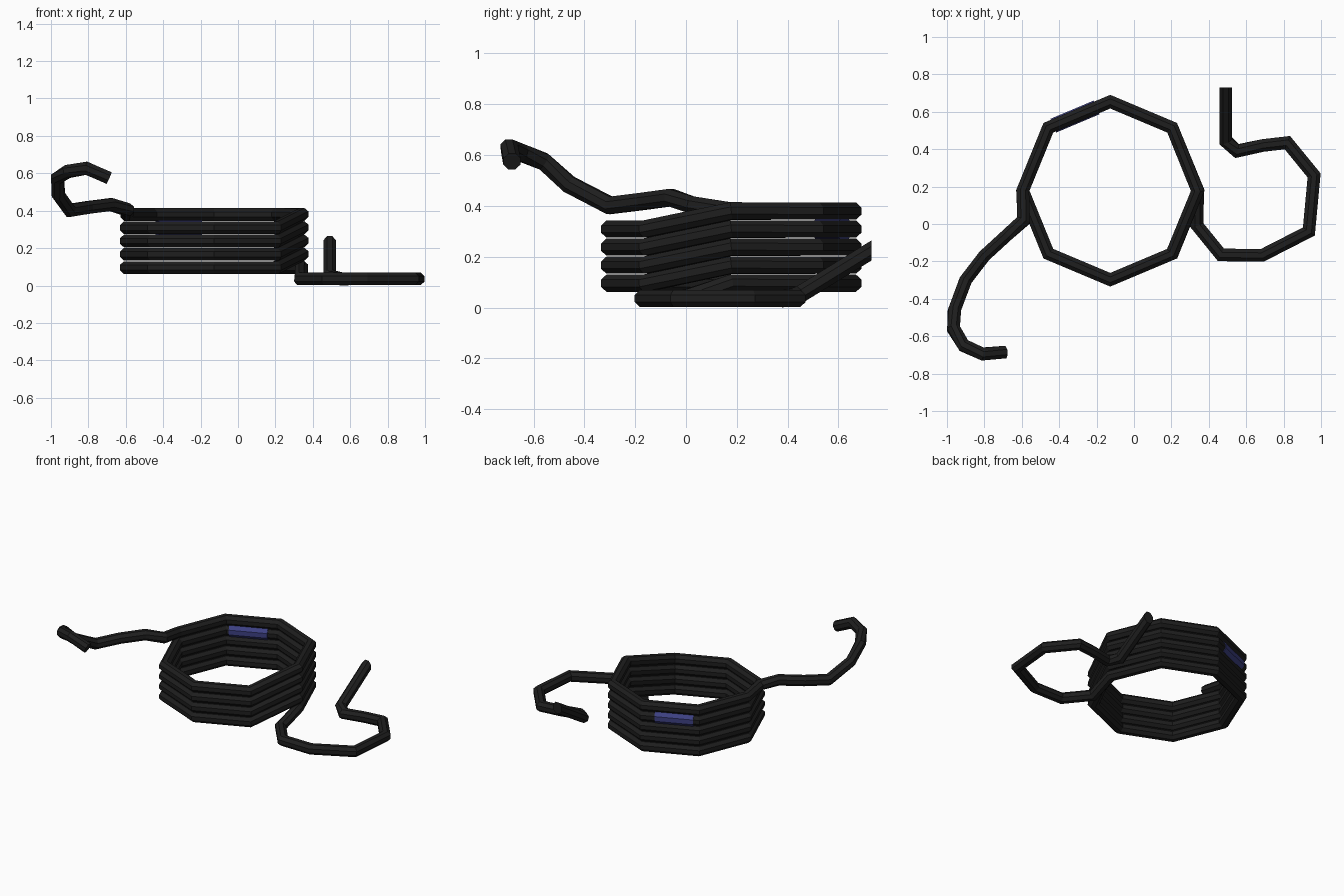
import bpy, bmesh, math
from mathutils import Vector

if "Cube" in bpy.data.objects:
    bpy.data.objects.remove(bpy.data.objects["Cube"])

SIDES = 8


def material(name, rgb):
    m = bpy.data.materials.new(name)
    m.diffuse_color = (*rgb, 1)
    m.use_nodes = True
    m.node_tree.nodes["Principled BSDF"].inputs["Base Color"].default_value = m.diffuse_color
    return m


def tube(name, pts, radius, mat, start_normal=None):
    """Mitred tube: the ring is slid along each segment onto the joint plane."""
    pts = [Vector(p) for p in pts]
    dirs = [(b - a).normalized() for a, b in zip(pts, pts[1:])]
    bm = bmesh.new()
    rings = []
    up = Vector((0, 0, 1))
    for i, p in enumerate(pts):
        d = dirs[min(i, len(dirs) - 1)] if i == 0 else dirs[i - 1]
        if i == 0:
            n = Vector(start_normal) if start_normal else d
        elif i < len(dirs):
            n = (dirs[i - 1] + dirs[i]).normalized()
        else:
            n = d
        side = d.cross(up).normalized()
        top = side.cross(d).normalized()
        ring = []
        for k in range(SIDES):
            a = 2 * math.pi * (k + 0.5) / SIDES
            off = (side * math.cos(a) + top * math.sin(a)) * radius
            off -= d * (off.dot(n) / d.dot(n))
            ring.append(bm.verts.new(p + off))
        rings.append(ring)
    for r, s in zip(rings, rings[1:]):
        for k in range(SIDES):
            j = (k + 1) % SIDES
            bm.faces.new((r[k], r[j], s[j], s[k]))
    bm.faces.new(rings[0])
    bm.faces.new(rings[-1])
    bmesh.ops.recalc_face_normals(bm, faces=bm.faces[:])
    me = bpy.data.meshes.new(name)
    bm.to_mesh(me)
    bm.free()
    me.materials.append(mat)
    ob = bpy.data.objects.new(name, me)
    bpy.context.collection.objects.link(ob)
    return ob


black = material("black rubber", (0.013, 0.013, 0.013))
blue = material("blue tape", (0.045, 0.05, 0.22))

# loose end lying on the ground
Z = 0.036
low_tail = [(0.49, 0.73, 0.225), (0.49, 0.445, 0.05), (0.55, 0.39, Z),
            (0.69, 0.42, Z), (0.82, 0.435, Z), (0.963, 0.26, Z),
            (0.935, -0.04, Z), (0.685, -0.168, Z), (0.465, -0.165, Z),
            (0.335, -0.005, Z)]


# stacked octagonal turns, each stepping up on its last side
def turn(k):
    a = k * math.pi / 4
    return (-0.127 + 0.468 * math.cos(a), 0.178 + 0.476 * math.sin(a),
            0.096 + 0.071 * (k // 8))


coil = [turn(k) for k in range(37)]

# loose end curling up from the top turn
high_tail = [(-0.59, 0.02, 0.405), (-0.68, -0.06, 0.433), (-0.80, -0.17, 0.418),
             (-0.90, -0.30, 0.402), (-0.96, -0.46, 0.485), (-0.965, -0.56, 0.575),
             (-0.91, -0.65, 0.61), (-0.81, -0.695, 0.627), (-0.69, -0.685, 0.575)]

tube("coiled_cable", low_tail + coil + high_tail, 0.0365, black, (0, -1, 0))

# tape wrapped round one turn at the back
a, b = Vector(turn(26)), Vector(turn(27))
tube("tape_wrap", [a.lerp(b, 0.22), a.lerp(b, 0.92)], 0.043, blue)
